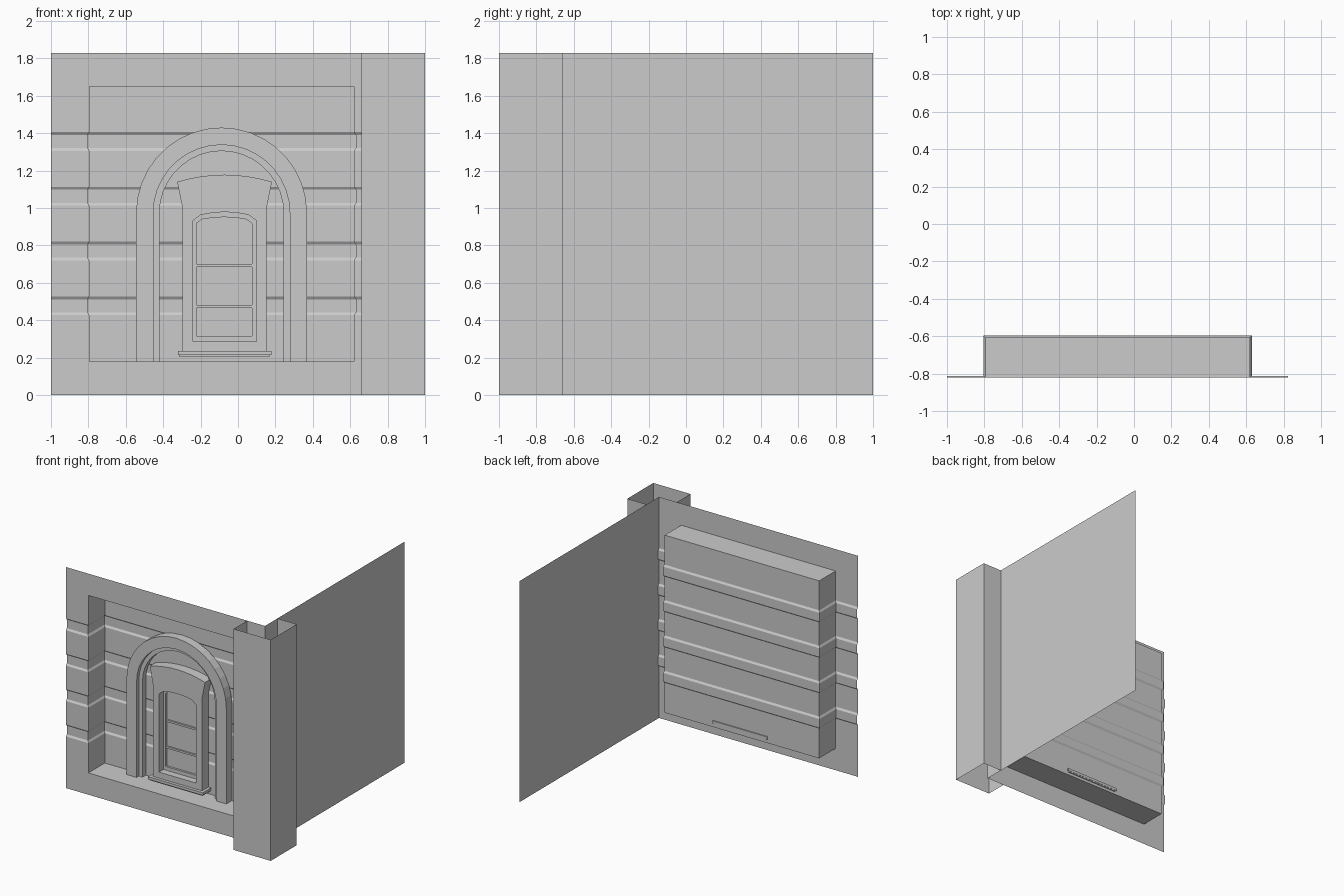
import bpy, bmesh, math

if "Cube" in bpy.data.objects:
    bpy.data.objects.remove(bpy.data.objects["Cube"])

GREY = (0.6, 0.6, 0.6, 1)
plaster = bpy.data.materials.new("plain grey")
plaster.use_nodes = True
plaster.diffuse_color = GREY
plaster.node_tree.nodes["Principled BSDF"].inputs["Base Color"].default_value = GREY

H = 1.83                       # wall height
FRONT, BACK = -0.822, -0.607   # wall plane and niche back plane
LEFT, RIGHT = -0.795, 0.62     # niche sides
LOW, HIGH = 0.18, 1.65         # niche floor and ceiling
SIDE = 0.823                   # side wall plane
CX = -0.088                    # arch centre


def finish(name, bm, closed=False):
    bmesh.ops.remove_doubles(bm, verts=bm.verts, dist=1e-5)
    if closed:
        bmesh.ops.recalc_face_normals(bm, faces=bm.faces)
    mesh = bpy.data.meshes.new(name)
    bm.to_mesh(mesh)
    bm.free()
    mesh.materials.append(plaster)
    obj = bpy.data.objects.new(name, mesh)
    bpy.context.collection.objects.link(obj)
    return obj


def loft(bm, rows, loop=False):
    """Join neighbouring rows of points with quads."""
    rows = [[bm.verts.new(p) for p in row] for row in rows]
    for a, b in zip(rows, rows[1:]):
        n = len(a)
        for i in range(n if loop else n - 1):
            j = (i + 1) % n
            bm.faces.new((a[i], a[j], b[j], b[i]))


def sheet(name, plan, z0, z1):
    bm = bmesh.new()
    loft(bm, [[(x, y, z) for x, y in plan] for z in (z0, z1)])
    return finish(name, bm)


def box(name, x0, x1, y0, y1, z0, z1):
    bm = bmesh.new()
    bmesh.ops.create_cube(bm, size=1)
    for v in bm.verts:
        v.co = (x1 if v.co.x > 0 else x0, y1 if v.co.y > 0 else y0, z1 if v.co.z > 0 else z0)
    return finish(name, bm, True)


def at_depth(outline, y):
    return [(x, y, z) for x, z in outline]


# Front wall: niche swept through a grooved height profile
def niche_plan(d):
    return [(-1, FRONT + d), (LEFT - d, FRONT + d), (LEFT - d, BACK + d),
            (RIGHT + d, BACK + d), (RIGHT + d, FRONT + d), (SIDE, FRONT + d)]


profile = [(LOW, 0)]
for k in range(4):
    base = 0.427 + 0.293 * k
    profile += [(base, 0), (base + 0.015, 0.01), (base + 0.085, 0.01), (base + 0.1, 0)]
profile.append((HIGH, 0))
bm = bmesh.new()
loft(bm, [[(x, y, z) for x, y in niche_plan(d)] for z, d in profile])
for z0, z1 in ((0, LOW), (HIGH, H)):
    loft(bm, [[(x, FRONT, z) for x in (-1, LEFT, RIGHT, SIDE)] for z in (z0, z1)])
loft(bm, [[(x, y, LOW) for x in (LEFT, RIGHT)] for y in (FRONT, BACK)])
loft(bm, [[(x, y, HIGH) for x in (LEFT, RIGHT)] for y in (BACK, FRONT)])
finish("front_wall", bm)

# Side wall and open corner pillar
sheet("side_wall", [(SIDE, FRONT), (SIDE, 1)], 0, H)
sheet("corner_pillar", [(0.66, FRONT), (0.66, -1), (1, -1), (1, -0.66), (SIDE, -0.66)], 0, H)


# Stepped arch moulding
def arch(r, n=18):
    arc = [(CX - r * math.cos(math.pi * i / n), 0.973 + r * math.sin(math.pi * i / n))
           for i in range(n + 1)]
    return [(CX - r, LOW)] + arc + [(CX + r, LOW)]


bm = bmesh.new()
loft(bm, [at_depth(arch(r), y) for r, y in
          ((0.457, BACK), (0.457, -0.68), (0.365, -0.68), (0.365, -0.65), (0.332, -0.65), (0.332, BACK))])
finish("arch_moulding", bm, True)


# Window surround and sash share outlines with a gently curved head
def outline(x0, x1, z0, z_leg, z_head, rise, flare=0.0, chamfer=0.0):
    mid, half = (x0 + x1) / 2, (x1 - x0) / 2 + flare
    span = half - chamfer
    head = [(mid + span * t / 4, z_head + chamfer * 0.75 + rise * (1 - (t / 4) ** 2)) for t in range(-4, 5)]
    return ([(x0, z0), (x0, z_leg), (mid - half, z_head)] + head +
            [(mid + half, z_head), (x1, z_leg), (x1, z0)])


surround = outline(-0.297, 0.153, 0.235, 1.0, 1.14, 0.038, flare=0.028)
opening = outline(-0.241, 0.099, 0.285, 0.6, 0.932, 0.016, chamfer=0.04)
pane = outline(-0.222, 0.074, 0.315, 0.6, 0.918, 0.012, chamfer=0.028)


def frame(name, outer, inner, y0):
    bm = bmesh.new()
    loft(bm, [at_depth(o, y) for o, y in ((outer, BACK), (outer, y0), (inner, y0), (inner, BACK))], True)
    bmesh.ops.dissolve_degenerate(bm, dist=1e-5, edges=bm.edges)
    return finish(name, bm, True)


frame("window_surround", surround, opening, -0.69)
frame("window_sash", opening, pane, -0.632)
for i, z in enumerate((0.465, 0.685)):
    box(f"glazing_bar_{i + 1}", -0.222, 0.074, -0.628, BACK, z, z + 0.016)
bm = bmesh.new()
bm.faces.new([bm.verts.new(p) for p in at_depth(pane, -0.615)])
finish("window_pane", bm)

# Window sill, passing through the niche back
box("sill_slab", -0.322, 0.178, -0.715, -0.598, 0.213, 0.235)
box("sill_underside", -0.312, 0.168, -0.705, -0.6, 0.203, 0.213)
